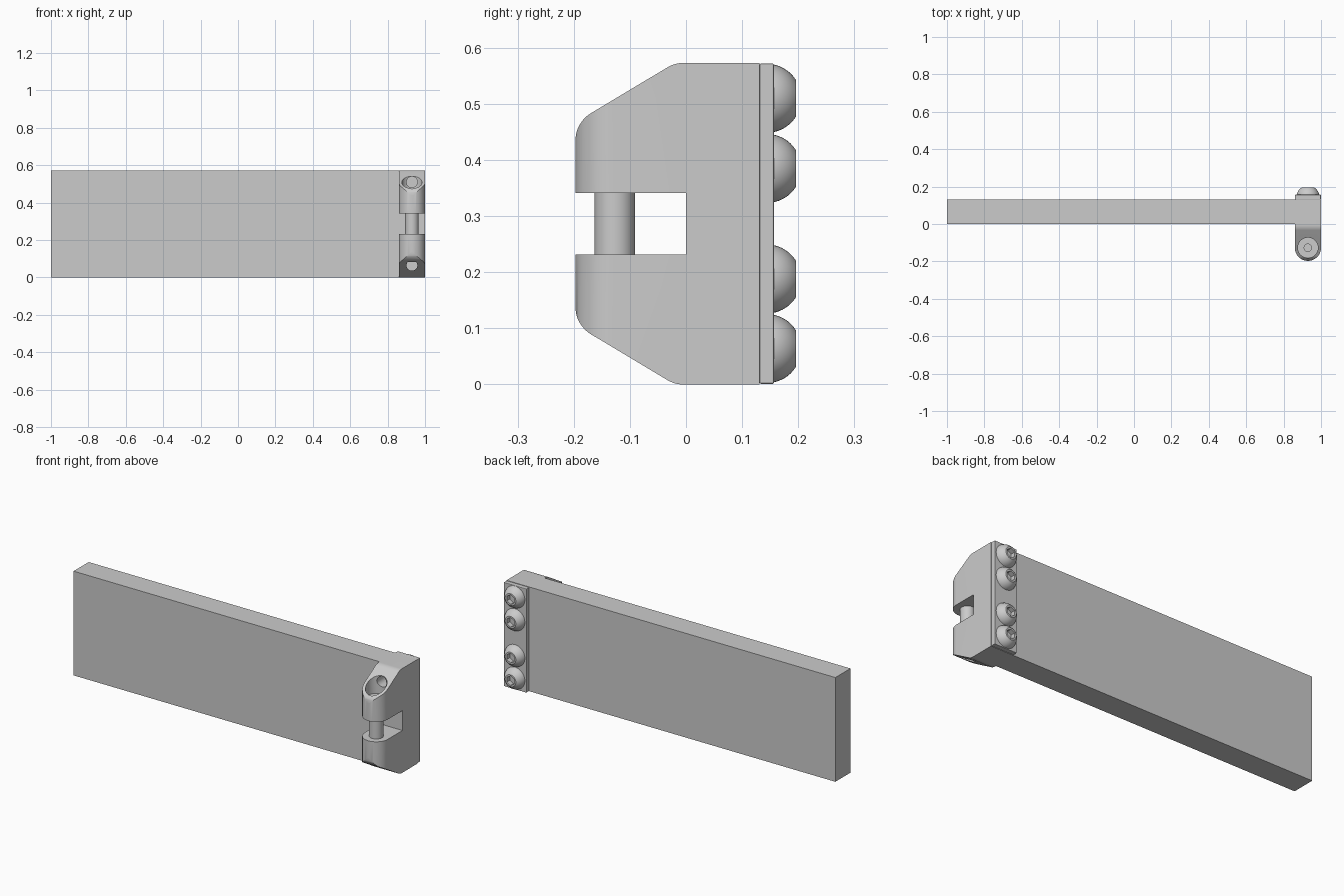
import bpy, bmesh, math
from mathutils import Matrix, Vector

cube = bpy.data.objects.get("Cube")
if cube:
    bpy.data.objects.remove(cube, do_unlink=True)

HEIGHT = 0.573
HINGE_X = 0.93
HALF_W = 0.07
PIN_Y = -0.127
FRONT_Y = -0.197
BACK_Y = 0.131

grey = bpy.data.materials.new("plain grey")
grey.use_nodes = True
COLOUR = (0.6, 0.6, 0.6, 1)
grey.diffuse_color = COLOUR
grey.node_tree.nodes["Principled BSDF"].inputs["Base Color"].default_value = COLOUR


def add_object(name, bm):
    bmesh.ops.recalc_face_normals(bm, faces=bm.faces)
    mesh = bpy.data.meshes.new(name)
    bm.to_mesh(mesh)
    bm.free()
    mesh.materials.append(grey)
    obj = bpy.data.objects.new(name, mesh)
    bpy.context.collection.objects.link(obj)
    return obj


def prism(name, points, offset):
    bm = bmesh.new()
    face = bm.faces.new([bm.verts.new(p) for p in points])
    new = bmesh.ops.extrude_face_region(bm, geom=[face])["geom"]
    bmesh.ops.translate(bm, vec=offset, verts=[v for v in new if isinstance(v, bmesh.types.BMVert)])
    return add_object(name, bm)


def box(name, low, high):
    (x0, y0, z0), (x1, y1, z1) = low, high
    return prism(name, [(x0, y0, z0), (x1, y0, z0), (x1, y1, z0), (x0, y1, z0)], (0, 0, z1 - z0))


def cylinder(name, start, end, radius, sides=48):
    start, end = Vector(start), Vector(end)
    turn = (end - start).to_track_quat("Z", "Y").to_matrix().to_4x4()
    bm = bmesh.new()
    bmesh.ops.create_cone(bm, cap_ends=True, segments=sides, radius1=radius, radius2=radius,
                          depth=(end - start).length,
                          matrix=Matrix.Translation((start + end) / 2) @ turn)
    return add_object(name, bm)


def activate(obj):
    bpy.ops.object.select_all(action="DESELECT")
    obj.select_set(True)
    bpy.context.view_layer.objects.active = obj


def boolean(obj, cutter, operation="DIFFERENCE"):
    cutter.hide_render = True
    mod = obj.modifiers.new("cut", "BOOLEAN")
    mod.operation, mod.solver, mod.object = operation, "EXACT", cutter
    activate(obj)
    bpy.ops.object.modifier_apply(modifier=mod.name)
    bpy.data.objects.remove(cutter, do_unlink=True)


def fillet(before, corner, after, tangent, steps=8):
    """Rounded corner as a list of points."""
    c = Vector(corner)
    a = (Vector(before) - c).normalized()
    b = (Vector(after) - c).normalized()
    half = a.angle(b) / 2
    centre = c + (a + b).normalized() * (tangent / math.cos(half))
    p, q = c + a * tangent - centre, c + b * tangent - centre
    return [centre + p.lerp(q, i / steps).normalized() * p.length for i in range(steps + 1)]


def smooth(obj):
    activate(obj)
    bpy.ops.object.shade_smooth_by_angle(angle=math.radians(30))


# Long flat panel
box("panel", (-1, 0, 0), (HINGE_X - HALF_W, BACK_Y, HEIGHT))

# Hinge block: side profile with sloped ends and a notch
back, nose, shoulder = (BACK_Y, 0), (FRONT_Y, 0.106), (-0.02, 0)
notch = 0.232
lower = [Vector(back)]
lower += fillet(back, shoulder, nose, 0.015)
lower += fillet(shoulder, nose, (FRONT_Y, notch), 0.032)
lower += [Vector((FRONT_Y, notch)), Vector((0, notch))]
profile = lower + [Vector((p.x, HEIGHT - p.y)) for p in reversed(lower)]
x0 = HINGE_X - HALF_W
block = prism("hinge_block", [(x0, p.x, p.y) for p in profile], (2 * HALF_W, 0, 0))

# Round the front of the block in plan
outline = [(x0, 0.3, -0.1)]
for i in range(33):
    a = math.pi * (1 + i / 32)
    outline.append((HINGE_X + HALF_W * math.cos(a), PIN_Y + HALF_W * math.sin(a), -0.1))
outline.append((x0 + 2 * HALF_W, 0.3, -0.1))
boolean(block, prism("plan_cutter", outline, (0, 0, 1)), "INTERSECT")

# Pin recess from above, its socket, and the two screw bores
boolean(block, cylinder("recess_cutter", (HINGE_X, PIN_Y, 0.44), (HINGE_X, PIN_Y, 0.8), 0.054))
boolean(block, cylinder("socket_cutter", (HINGE_X, PIN_Y, 0.41), (HINGE_X, PIN_Y, 0.6), 0.02))
for z in (0.065, HEIGHT - 0.063):
    boolean(block, cylinder("bore_cutter", (HINGE_X, -0.16, z), (HINGE_X, 0.04, z), 0.029))
smooth(block)

# Hinge pin across the notch
smooth(cylinder("hinge_pin", (HINGE_X, PIN_Y, notch - 0.02), (HINGE_X, PIN_Y, HEIGHT - notch + 0.02), 0.036))

# Clamp strip on the back
strip = box("clamp_strip", (x0 + 0.001, BACK_Y, 0.001), (x0 + 2 * HALF_W - 0.001, 0.157, HEIGHT - 0.001))
bevel = strip.modifiers.new("soft_edges", "BEVEL")
bevel.width, bevel.segments = 0.003, 2


# Domed screws with hexagonal sockets
def screw(name, z):
    base, top, centre, radius = 0.155, 0.196, 0.144, 0.0614
    profile = [(0, base)]
    for i in range(9):
        y = base + (top - base) * i / 8
        profile.append((math.sqrt(radius ** 2 - (y - centre) ** 2), y))
    profile.append((0, top))
    bm = bmesh.new()
    line = [bm.verts.new((HINGE_X + r, y, z)) for r, y in profile]
    edges = [bm.edges.new(pair) for pair in zip(line, line[1:])]
    bmesh.ops.spin(bm, geom=line + edges, cent=(HINGE_X, 0, z), axis=(0, 1, 0),
                   angle=math.tau, steps=40, use_merge=True)
    bmesh.ops.remove_doubles(bm, verts=bm.verts, dist=0.0001)
    head = add_object(name, bm)
    boolean(head, cylinder("hex_cutter", (HINGE_X, 0.17, z), (HINGE_X, 0.25, z), 0.026, 6))
    smooth(head)


for i, z in enumerate((0.064, 0.188, HEIGHT - 0.188, HEIGHT - 0.063)):
    screw(f"screw_{i + 1}", z)
